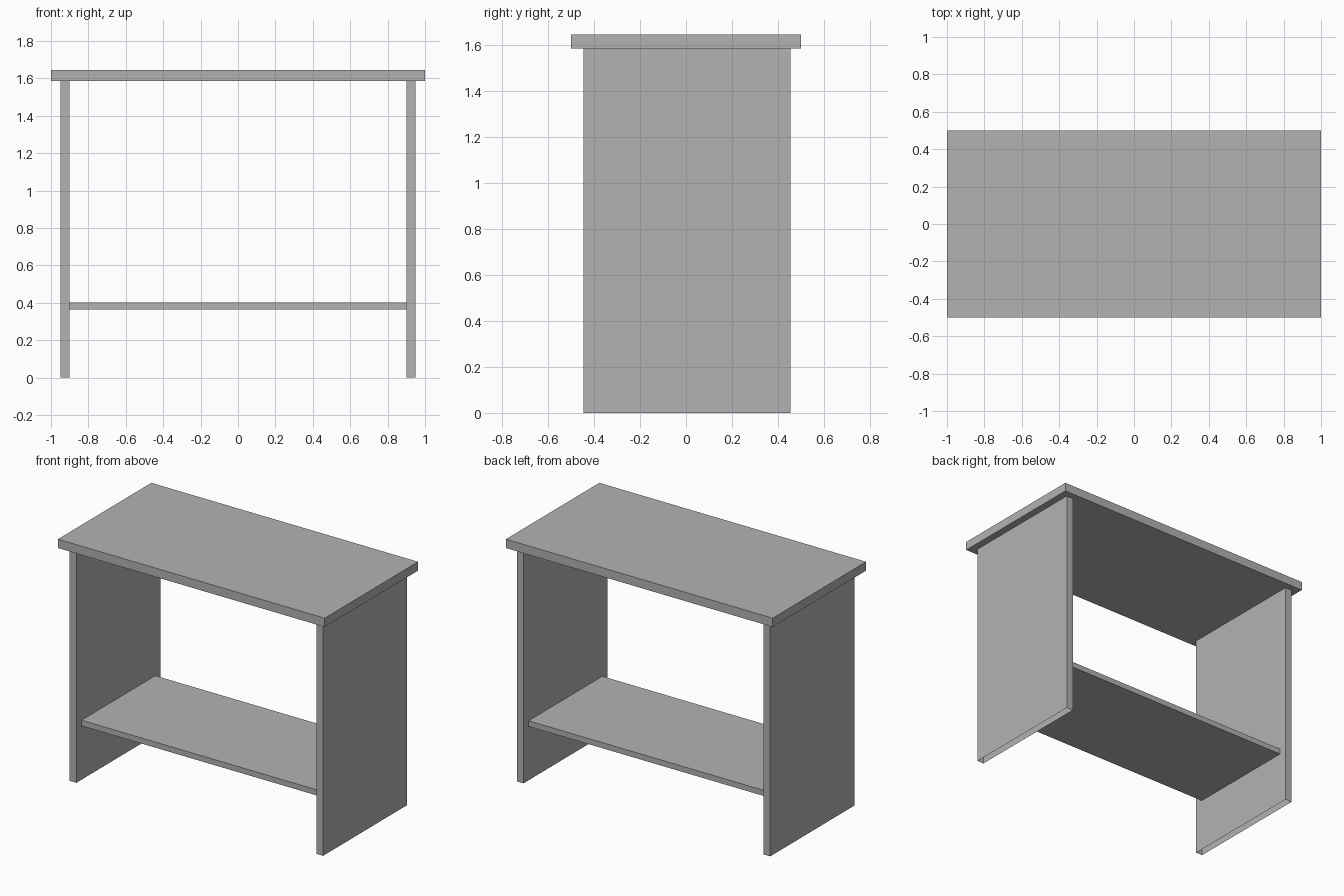
import bpy
import bmesh
from mathutils import Vector

cube = bpy.data.objects.get("Cube")
if cube:
    bpy.data.objects.remove(cube, do_unlink=True)

GREY = (0.448, 0.448, 0.448, 1.0)
grey = bpy.data.materials.new("plain_grey")
grey.use_nodes = True
grey.diffuse_color = GREY
grey.node_tree.nodes["Principled BSDF"].inputs["Base Color"].default_value = GREY


def board(name, low, high, open_bottom=False):
    """Flat rectangular board between two corners."""
    low, high = Vector(low), Vector(high)
    bm = bmesh.new()
    bmesh.ops.create_cube(bm, size=1)
    bmesh.ops.scale(bm, vec=high - low, verts=bm.verts)
    bmesh.ops.translate(bm, vec=(low + high) / 2, verts=bm.verts)
    if open_bottom:
        bm.normal_update()
        under = [f for f in bm.faces if f.normal.z < -0.5]
        bmesh.ops.delete(bm, geom=under, context='FACES_ONLY')
    mesh = bpy.data.meshes.new(name)
    bm.to_mesh(mesh)
    bm.free()
    mesh.materials.append(grey)
    obj = bpy.data.objects.new(name, mesh)
    bpy.context.collection.objects.link(obj)
    return obj


inner, outer = 0.90, 0.95
underside = 1.585

# Overhanging top
board("table_top", (-1, -0.5, underside), (1, 0.5, 1.645))

# Side panels, hollow at the foot
board("left_panel", (inner, -0.445, 0), (outer, 0.455, underside), True)
board("right_panel", (-outer, -0.445, 0), (-inner, 0.455, underside), True)

# Lower shelf, set back from the panel edges
board("lower_shelf", (-inner, -0.39, 0.365), (inner, 0.40, 0.403))
